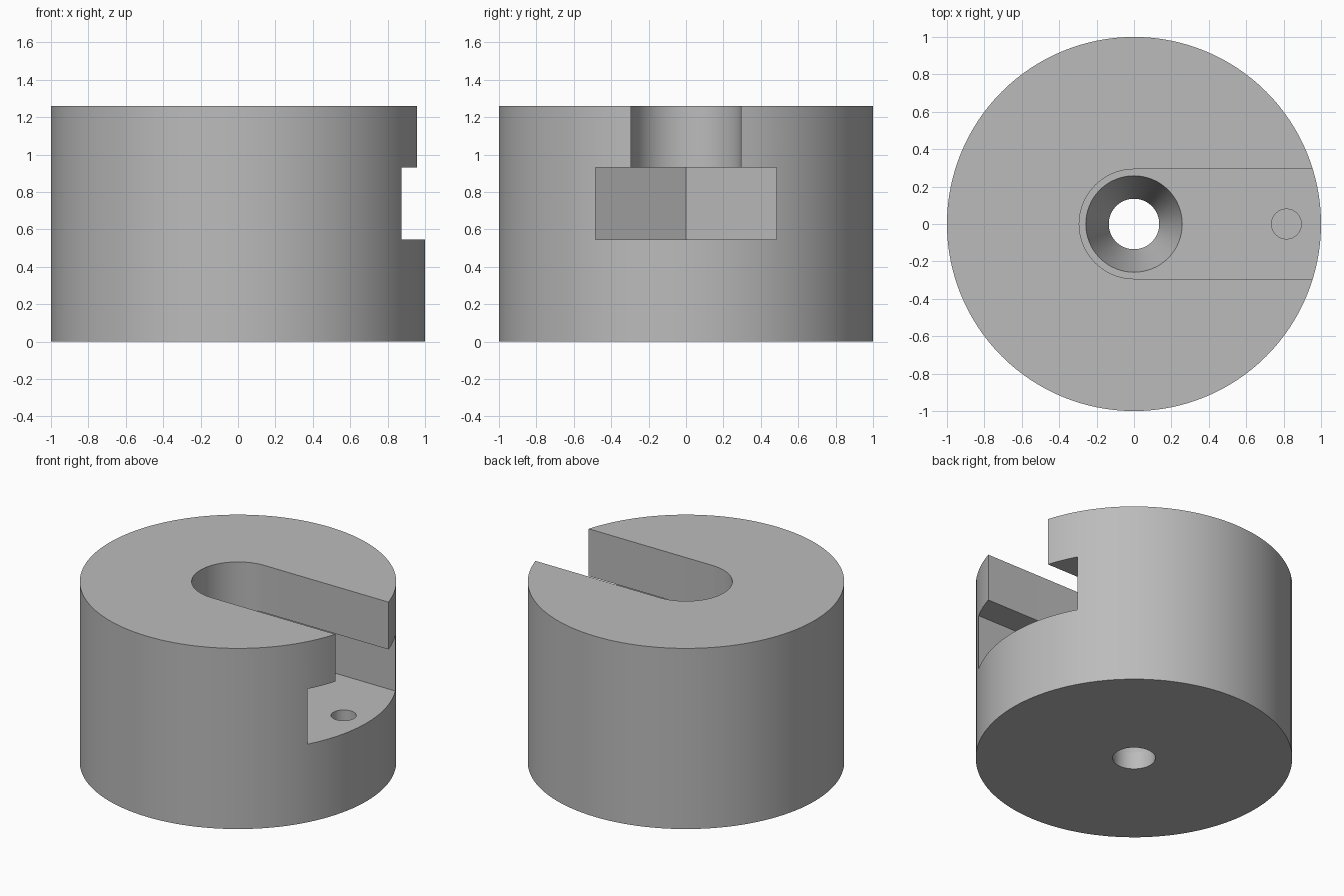
import bpy
import bmesh
from math import cos, sin, pi, radians, sqrt

if "Cube" in bpy.data.objects:
    bpy.data.objects.remove(bpy.data.objects["Cube"], do_unlink=True)

HEIGHT = 1.26
SLOT_HALF, POCKET_HALF = 0.293, 0.485
FLOOR, CEILING = 0.545, 0.93
OUT = 1.3  # how far the cutters run past the side


def make_object(name, bm):
    bmesh.ops.recalc_face_normals(bm, faces=bm.faces)
    mesh = bpy.data.meshes.new(name)
    bm.to_mesh(mesh)
    bm.free()
    obj = bpy.data.objects.new(name, mesh)
    bpy.context.collection.objects.link(obj)
    return obj


def prism(name, outline, z0, z1):
    bm = bmesh.new()
    face = bm.faces.new([bm.verts.new((x, y, z0)) for x, y in outline])
    grown = bmesh.ops.extrude_face_region(bm, geom=[face])["geom"]
    top = [v for v in grown if isinstance(v, bmesh.types.BMVert)]
    bmesh.ops.translate(bm, verts=top, vec=(0, 0, z1 - z0))
    return make_object(name, bm)


def arc(radius, start, end, steps, cx=0):
    return [(cx + radius * cos(start + (end - start) * i / steps),
             radius * sin(start + (end - start) * i / steps)) for i in range(steps + 1)]


def circle(radius, steps, cx=0):
    return arc(radius, 0, 2 * pi, steps, cx)[:-1]


def lathe(name, profile, steps):
    bm = bmesh.new()
    rings = [[bm.verts.new((x, y, z)) for x, y in circle(r, steps)] for r, z in profile]
    for low, high in zip(rings, rings[1:]):
        for i in range(steps):
            j = (i + 1) % steps
            bm.faces.new((low[i], low[j], high[j], high[i]))
    bm.faces.new(rings[0])
    bm.faces.new(rings[-1])
    return make_object(name, bm)


grey = bpy.data.materials.new("plain grey")
grey.use_nodes = True
colour = (0.5, 0.5, 0.5, 1)
grey.diffuse_color = colour
grey.node_tree.nodes["Principled BSDF"].inputs["Base Color"].default_value = colour

# Round body
body = prism("round_body", circle(1, 128), 0, HEIGHT)
body.data.materials.append(grey)

# Round-ended neck slot, open on the left side
neck = [(OUT, SLOT_HALF)] + arc(SLOT_HALF, pi / 2, 3 * pi / 2, 32) + [(OUT, -SLOT_HALF)]
# Wider pocket below it, ending in the point of a hexagon
corner = POCKET_HALF / sqrt(3)
pocket = [(OUT, POCKET_HALF), (-corner, POCKET_HALF), (-2 * corner, 0),
          (-corner, -POCKET_HALF), (OUT, -POCKET_HALF)]
# Tapered centre hole that turns straight near the base
bore = [(0.135, -0.1), (0.135, 0.12), (0.258, FLOOR), (0.258, 0.7)]

cutters = [
    prism("pocket_cutter", pocket, FLOOR, CEILING),
    prism("neck_slot_cutter", neck, 0.75, HEIGHT + 0.2),
    lathe("centre_hole_cutter", bore, 64),
    prism("pin_hole_cutter", circle(0.08, 32, 0.815), 0.3, 0.7),
]

bpy.ops.object.select_all(action="DESELECT")
bpy.context.view_layer.objects.active = body
body.select_set(True)
for cutter in cutters:
    cutter.hide_render = True
    mod = body.modifiers.new(cutter.name, "BOOLEAN")
    mod.operation = "DIFFERENCE"
    mod.solver = "EXACT"
    mod.object = cutter
    bpy.ops.object.modifier_apply(modifier=mod.name)
for cutter in cutters:
    bpy.data.objects.remove(cutter, do_unlink=True)

bpy.ops.object.shade_smooth_by_angle(angle=radians(12))
